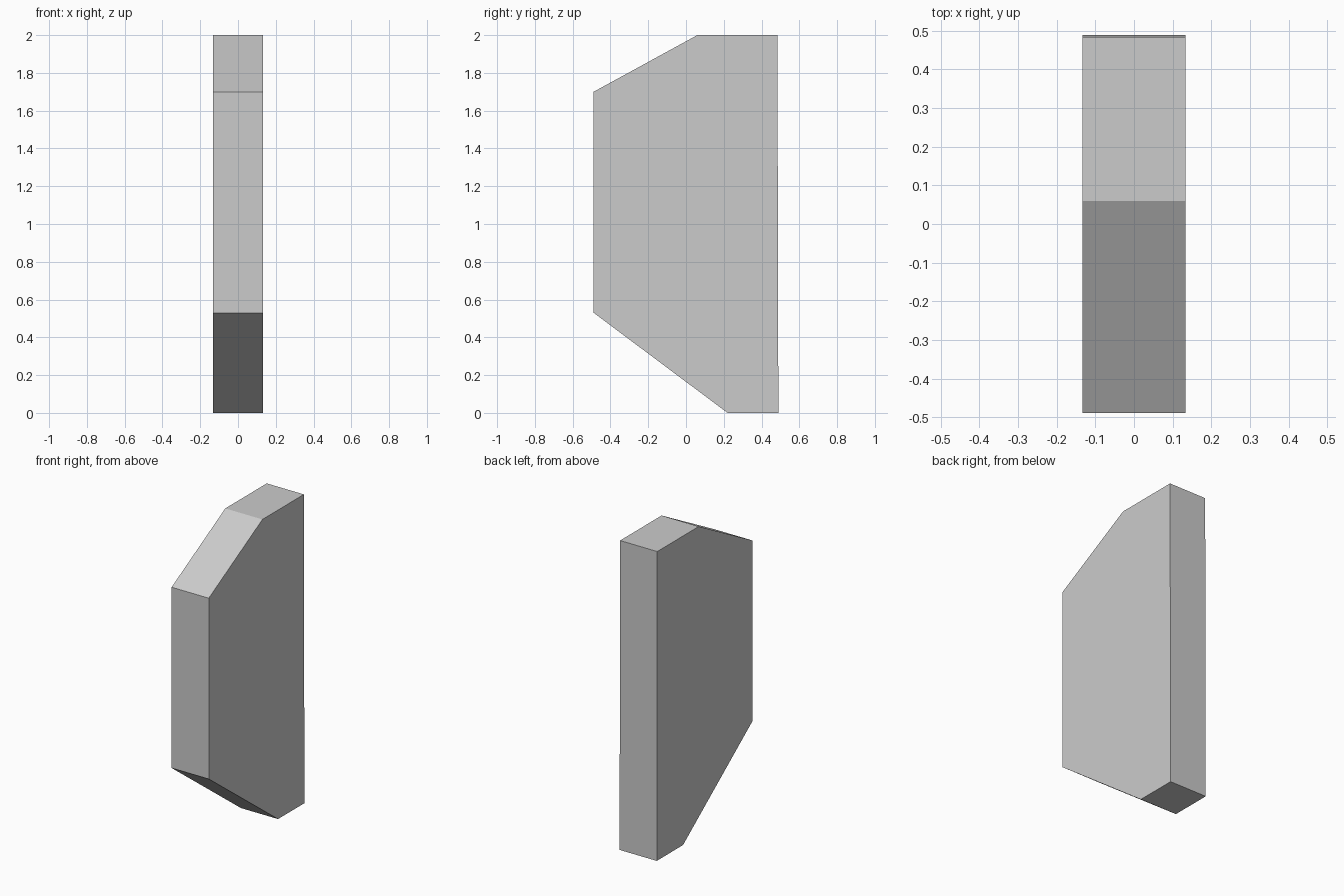
import bpy
import bmesh

if "Cube" in bpy.data.objects:
    bpy.data.objects.remove(bpy.data.objects["Cube"])

HALF_WIDTH = 0.133

# Side outline as (y, z): chamfered front corners, slightly leaning back edge
PROFILE = [(0.489, 0.0), (0.484, 2.0), (0.06, 2.0),
           (-0.489, 1.70), (-0.489, 0.53), (0.22, 0.0)]


def extrude_profile(name, profile, half_width):
    bm = bmesh.new()
    face = bm.faces.new([bm.verts.new((-half_width, y, z)) for y, z in profile])
    result = bmesh.ops.extrude_face_region(bm, geom=[face], use_keep_orig=True)
    moved = [v for v in result["geom"] if isinstance(v, bmesh.types.BMVert)]
    bmesh.ops.translate(bm, verts=moved, vec=(2 * half_width, 0, 0))
    bmesh.ops.recalc_face_normals(bm, faces=bm.faces)
    mesh = bpy.data.meshes.new(name)
    bm.to_mesh(mesh)
    bm.free()
    obj = bpy.data.objects.new(name, mesh)
    bpy.context.collection.objects.link(obj)
    return obj


# Solid slab with flat faces
extrude_profile("chamfered_slab", PROFILE, HALF_WIDTH)
